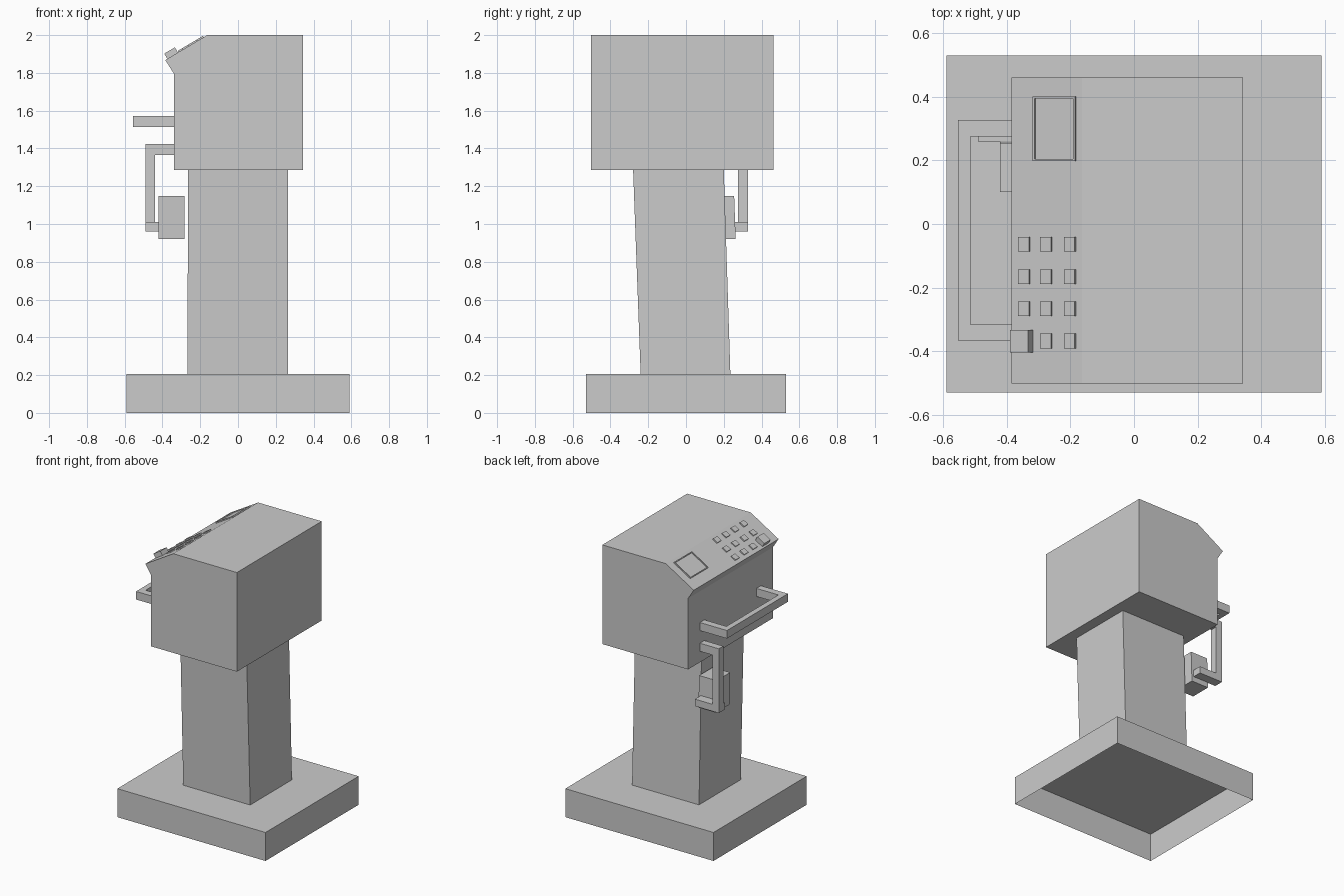
import bpy, bmesh, math
from mathutils import Matrix, Vector

if "Cube" in bpy.data.objects:
    bpy.data.objects.remove(bpy.data.objects["Cube"])


def finish(name, bm, matrix=None):
    bmesh.ops.recalc_face_normals(bm, faces=bm.faces)
    if matrix:
        bm.transform(matrix)
    me = bpy.data.meshes.new(name)
    bm.to_mesh(me)
    bm.free()
    ob = bpy.data.objects.new(name, me)
    bpy.context.collection.objects.link(ob)
    return ob


def prism(name, ring_a, ring_b, open_start=False):
    """Solid between two matching rings of 3D points."""
    bm = bmesh.new()
    a = [bm.verts.new(p) for p in ring_a]
    b = [bm.verts.new(p) for p in ring_b]
    for i in range(len(a)):
        j = (i + 1) % len(a)
        bm.faces.new((a[i], a[j], b[j], b[i]))
    bm.faces.new(b)
    if not open_start:
        bm.faces.new(a)
    else:
        # an open shell: make the top face point up so the rest follows it
        bm.normal_update()
    return finish(name, bm)


def rect(x0, x1, y0, y1, z):
    return [(x0, y0, z), (x1, y0, z), (x1, y1, z), (x0, y1, z)]


def extrude_y(name, profile, y0, y1):
    return prism(name, [(x, y0, z) for x, z in profile],
                 [(x, y1, z) for x, z in profile])


# Base: hollow plinth, open underneath
prism("base", rect(-0.59, 0.59, -0.53, 0.53, 0),
      rect(-0.59, 0.59, -0.53, 0.53, 0.205), open_start=True)

# Leaning column
prism("column", rect(-0.268, 0.265, -0.24, 0.235, 0.205),
      rect(-0.264, 0.265, -0.28, 0.20, 1.286))

# Console head with sloped control panel
low, high = Vector((-0.385, 0, 1.868)), Vector((-0.163, 0, 1.998))
extrude_y("console_head",
          [(-0.34, 1.286), (0.343, 1.286), (0.343, 2.0), (-0.163, 2.0),
           (-0.385, 1.868), (-0.34, 1.797)], -0.503, 0.462)

# U-shaped grab handle
u = [(-0.34, -0.367), (-0.555, -0.367), (-0.555, 0.327), (-0.34, 0.327),
     (-0.34, 0.276), (-0.515, 0.276), (-0.515, -0.316), (-0.34, -0.316)]
prism("handle", [(x, y, 1.514) for x, y in u], [(x, y, 1.572) for x, y in u])

# Hanging bracket with its lower arm
extrude_y("hanging_bracket",
          [(-0.34, 1.423), (-0.49, 1.423), (-0.49, 0.96), (-0.30, 0.96),
           (-0.30, 1.01), (-0.44, 1.01), (-0.44, 1.365), (-0.34, 1.365)],
          0.276, 0.327)
prism("bracket_foot", rect(-0.49, -0.30, 0.258, 0.276, 0.96),
      rect(-0.49, -0.30, 0.258, 0.276, 1.01))

# Side box carried by the bracket
prism("side_box", rect(-0.422, -0.283, 0.11, 0.263, 0.92),
      rect(-0.422, -0.283, 0.10, 0.255, 1.148))

# Local frame of the sloped panel: x up the slope, z away from it
angle = math.atan2(2.0 - 1.868, 0.222)
PANEL = Matrix.Translation(low) @ Matrix.Rotation(-angle, 4, 'Y')


def panel_box(name, x0, x1, y0, y1, h, inset=0.0, depth=0.0):
    """Box on the panel; x0..x1 is its footprint in world x."""
    s0, s1 = [(x - low.x) / math.cos(angle) for x in (x0, x1)]
    bm = bmesh.new()
    bmesh.ops.create_cube(bm, size=1, matrix=Matrix.Translation(
        ((s0 + s1) / 2, (y0 + y1) / 2, h / 2 - 0.001))
        @ Matrix.Diagonal((s1 - s0, y1 - y0, h + 0.002, 1)))
    if inset:
        bm.normal_update()
        top = max(bm.faces, key=lambda f: f.calc_center_median().z)
        bmesh.ops.inset_region(bm, faces=[top], thickness=inset)
        inner = bmesh.ops.extrude_discrete_faces(bm, faces=[top])["faces"][0]
        bmesh.ops.translate(bm, verts=inner.verts, vec=(0, 0, -depth))
    return finish(name, bm, PANEL)


# Framed display
panel_box("display", -0.315, -0.182, 0.199, 0.402, 0.008, 0.009, 0.007)

# Keypad: three columns, four rows, the outer corner key is a large one
for c, x in enumerate((-0.327, -0.258, -0.183)):
    for r in range(4):
        y = -0.064 - 0.1015 * r
        if c == 0 and r == 3:
            panel_box("large_key", -0.374, -0.318, -0.405, -0.334, 0.032)
        else:
            panel_box(f"key_{c}_{r}", x - 0.034, x, y - 0.023, y + 0.023, 0.008)
